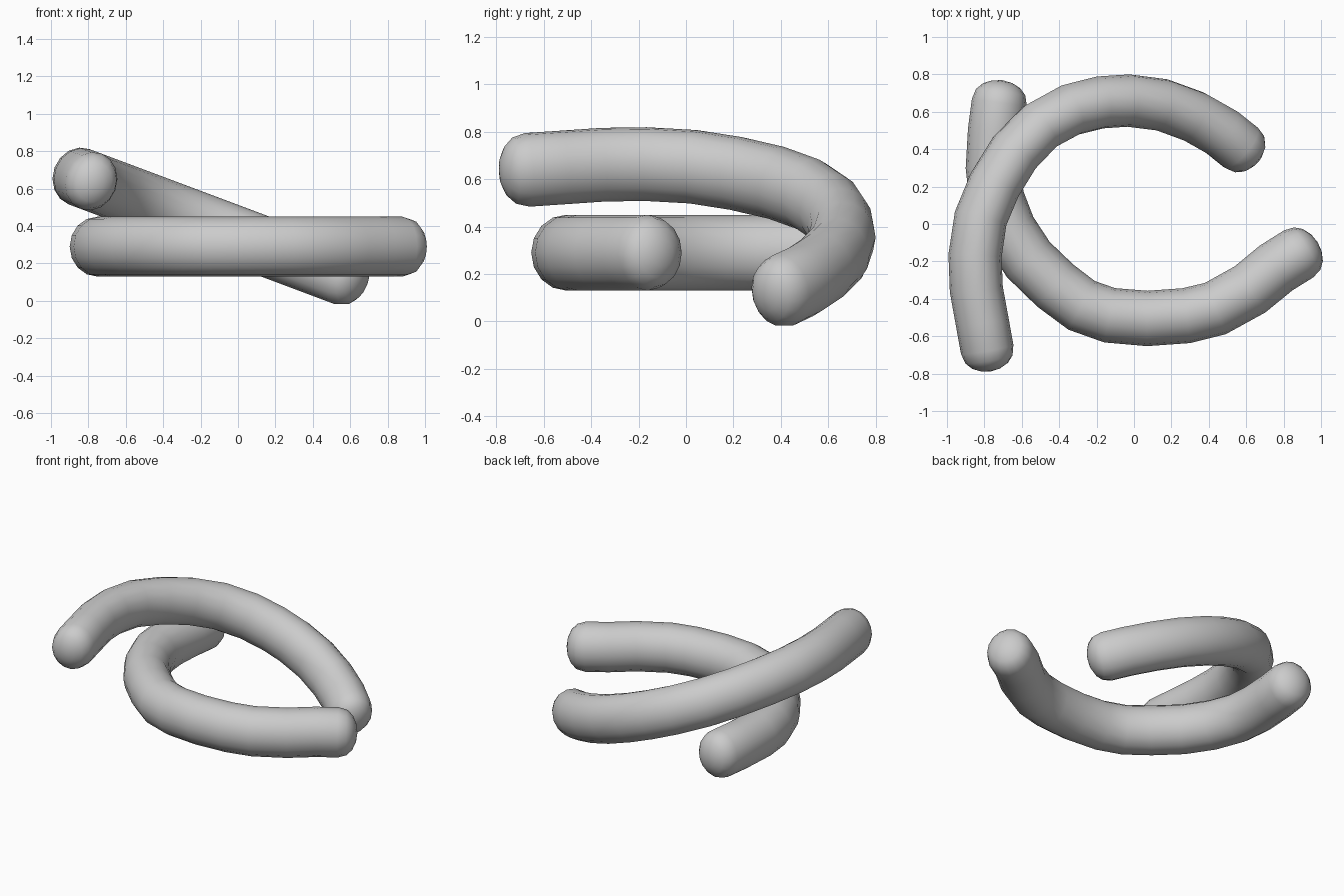
import bpy, bmesh, math
from mathutils import Vector

if "Cube" in bpy.data.objects:
    bpy.data.objects.remove(bpy.data.objects["Cube"])

SIDES = 16


def tube(name, path, normal, r_in, r_out):
    """Sweep an oval section along a path, with rounded end caps."""
    pts = [Vector(p) for p in path]
    n = Vector(normal).normalized()
    rings = []
    last = len(pts) - 1
    for i, p in enumerate(pts):
        t = (pts[min(i + 1, last)] - pts[max(i - 1, 0)]).normalized()
        rings.append((p, t, 1.0))
    # rounded ends: (distance past the last ring, section scale)
    cap = [(0.055, 0.9), (0.09, 0.68), (0.112, 0.36)]
    t0, t1 = rings[0][1], rings[-1][1]
    start = [(pts[0] - t0 * d, t0, s) for d, s in reversed(cap)]
    end = [(pts[-1] + t1 * d, t1, s) for d, s in cap]
    rings = start + rings + end

    bm = bmesh.new()
    loops = []
    for p, t, s in rings:
        side = n.cross(t).normalized()
        up = t.cross(side).normalized()
        loops.append([bm.verts.new(p
                      + side * math.cos(2 * math.pi * k / SIDES) * r_in * s
                      + up * math.sin(2 * math.pi * k / SIDES) * r_out * s)
                      for k in range(SIDES)])
    for a, b in zip(loops, loops[1:]):
        for k in range(SIDES):
            j = (k + 1) % SIDES
            bm.faces.new((a[k], a[j], b[j], b[k]))
    for loop, tip in ((loops[0], pts[0] - t0 * 0.12), (loops[-1], pts[-1] + t1 * 0.12)):
        v = bm.verts.new(tip)
        for k in range(SIDES):
            bm.faces.new((loop[k], loop[(k + 1) % SIDES], v))
    bmesh.ops.recalc_face_normals(bm, faces=bm.faces[:])
    for f in bm.faces:
        f.smooth = True
    me = bpy.data.meshes.new(name)
    bm.to_mesh(me)
    bm.free()
    ob = bpy.data.objects.new(name, me)
    bpy.context.collection.objects.link(ob)
    return ob


# Level open ring
flat = [(-0.72, 0.65), (-0.74, 0.5), (-0.752, 0.3), (-0.735, 0.14), (-0.67, -0.03),
        (-0.565, -0.19), (-0.42, -0.33), (-0.28, -0.435), (-0.13, -0.488),
        (0.07, -0.505), (0.28, -0.49), (0.435, -0.452), (0.62, -0.35),
        (0.76, -0.235), (0.88, -0.16)]
tube("level_curl", [(x, y, 0.29) for x, y in flat], (0, 0, 1), 0.148, 0.16)

# Tilted open ring resting over the level one
tilted = [(-0.785, -0.67), (-0.812, -0.52), (-0.843, -0.35), (-0.85, -0.17), (-0.82, 0.03),
          (-0.745, 0.21), (-0.64, 0.38), (-0.505, 0.52), (-0.34, 0.61),
          (-0.18, 0.65), (-0.03, 0.66), (0.15, 0.637), (0.32, 0.575),
          (0.47, 0.49), (0.57, 0.41)]
tube("tilted_curl", [(x, y, 0.345 - 0.375 * x) for x, y in tilted],
     (0.375, 0, 1), 0.14, 0.158)
